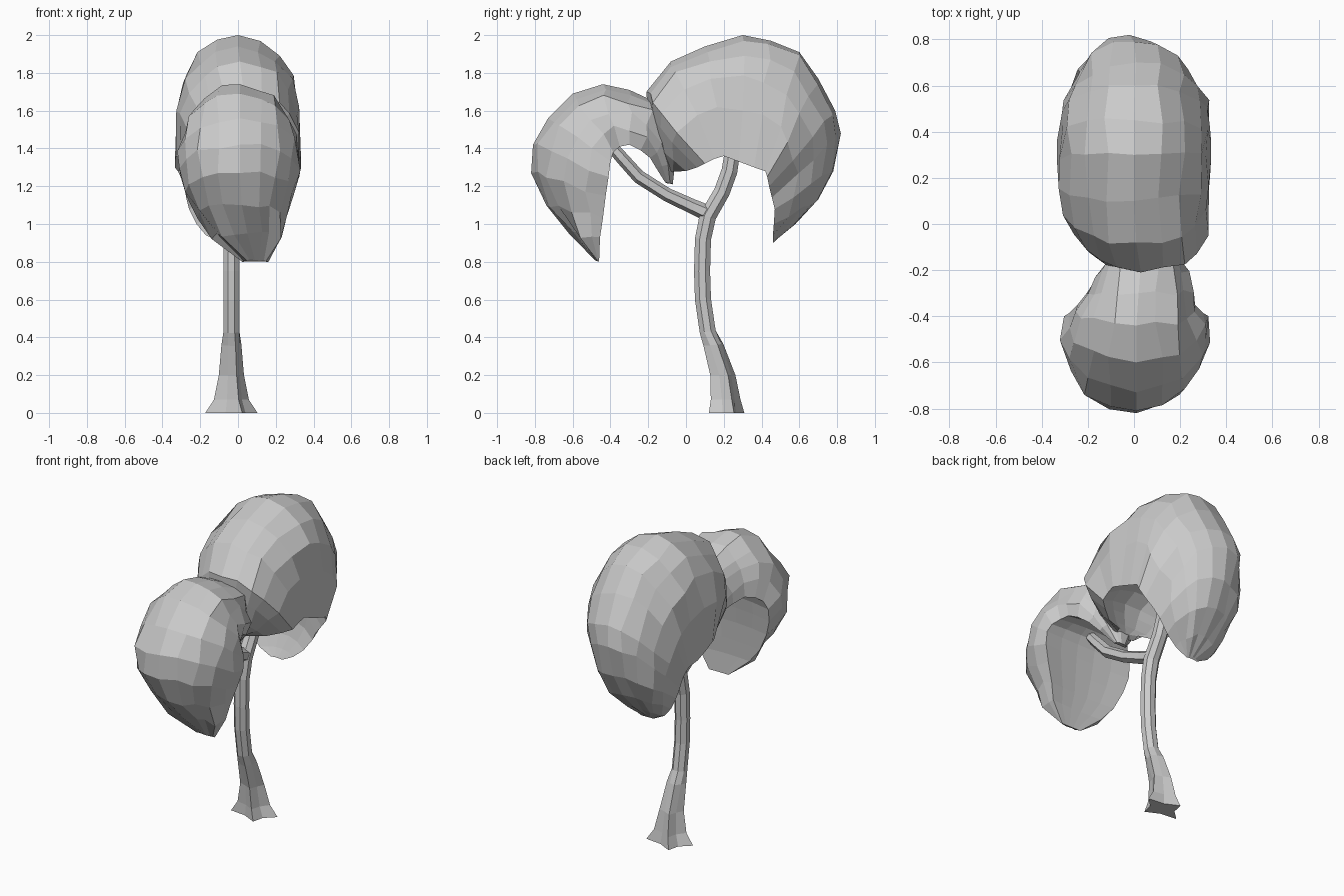
import bpy, math, random
from mathutils import Vector

random.seed(4)


def loft(name, rings):
    """Skin a list of closed rings and cap both ends."""
    n = len(rings[0])
    verts = [p for r in rings for p in r]
    faces = [[k * n + i, k * n + (i + 1) % n, (k + 1) * n + (i + 1) % n, (k + 1) * n + i]
             for k in range(len(rings) - 1) for i in range(n)]
    faces += [list(range(n))[::-1], [len(verts) - n + i for i in range(n)]]
    me = bpy.data.meshes.new(name)
    me.from_pydata(verts, [], faces)
    ob = bpy.data.objects.new(name, me)
    bpy.context.collection.objects.link(ob)
    # consistent outward normals
    bpy.context.view_layer.objects.active = ob
    ob.select_set(True)
    bpy.ops.object.mode_set(mode='EDIT')
    bpy.ops.mesh.select_all(action='SELECT')
    bpy.ops.mesh.normals_make_consistent(inside=False)
    bpy.ops.object.mode_set(mode='OBJECT')
    ob.select_set(False)
    return ob


def canopy(name, stations, curl, square, hollow, jitter):
    """Bent cap: each station is ridge y,z, rim y,z, half width, x centre.
    square gives the section roundness at the first and last station."""
    rings = []
    end = math.radians(curl)
    for k, (ry, rz, ey, ez, w, cx) in enumerate(stations):
        f = k / (len(stations) - 1)
        sq = square[0] * (1 - f) + square[1] * f
        ridge, rim = Vector((cx, ry, rz)), Vector((cx, ey, ez))
        ring = []
        for i in range(11):
            a = -end + 2 * end * i / 10
            t = max(0, (math.cos(a) - math.cos(end)) / (1 - math.cos(end))) ** sq
            p = rim.lerp(ridge, t)
            p.x += w * math.copysign(abs(math.sin(a)) ** 0.95, a)
            if 0 < i < 10 and i != 5:
                p += Vector([random.uniform(-1, 1) * jitter * min(1, w * 5) for _ in range(3)])
            ring.append(p)
        # concave underside
        wr = w * math.sin(end)
        for u in (0.6, 0.2, -0.2, -0.6):
            p = rim.lerp(ridge, hollow * (1 - u * u))
            p.x += wr * u
            ring.append(p)
        rings.append(ring)
    return loft(name, rings)


# Large rear canopy
canopy("rear_canopy", [
    (-.09, 1.26, -.05, 1.29, .07, 0), (-.15, 1.42, 0, 1.28, .19, 0),
    (-.20, 1.58, .06, 1.30, .25, .02), (-.21, 1.70, .10, 1.32, .29, .03),
    (-.08, 1.86, .15, 1.345, .315, .01), (.10, 1.94, .20, 1.36, .33, 0),
    (.30, 2.0, .28, 1.33, .335, 0), (.45, 1.97, .36, 1.30, .335, 0),
    (.60, 1.91, .42, 1.28, .325, .005), (.70, 1.77, .43, 1.25, .315, .01),
    (.79, 1.60, .44, 1.20, .285, 0), (.82, 1.48, .455, 1.14, .255, -.02),
    (.78, 1.28, .47, 1.08, .23, -.03), (.70, 1.13, .465, 1.0, .18, -.04),
    (.58, 1.0, .46, .94, .12, -.05), (.47, .91, .46, .90, .04, -.05)],
    94, (0.55, 1.0), 0.25, 0.014)

# Smaller front canopy
canopy("front_canopy", [
    (-.07, 1.21, -.11, 1.22, .04, .02), (-.06, 1.32, -.16, 1.30, .11, .02),
    (-.09, 1.48, -.19, 1.35, .16, .03), (-.17, 1.65, -.24, 1.39, .20, .03),
    (-.30, 1.71, -.30, 1.42, .23, .02), (-.44, 1.74, -.35, 1.41, .26, .01),
    (-.60, 1.69, -.385, 1.38, .295, .01), (-.73, 1.56, -.40, 1.33, .32, .01),
    (-.81, 1.42, -.41, 1.25, .32, .01), (-.82, 1.27, -.425, 1.15, .29, .01),
    (-.74, 1.10, -.44, 1.03, .24, .02), (-.62, .95, -.455, .93, .185, .05),
    (-.48, .81, -.46, .80, .07, .09)],
    102, (0.95, 1.1), 0.06, 0.016)


def ring_at(x, y, z, r, tilt=0.0, sides=8, lobe=0.0, flat=1.0):
    """Ring tilted about x; lobe pushes alternate corners out, flat narrows y."""
    out = []
    for i in range(sides):
        a = 2 * math.pi * (i + 0.5) / sides
        k = r * (1 + (lobe if i % 2 == 0 else -lobe))
        d = k * math.sin(a) * flat
        out.append(Vector((x + k * math.cos(a), y + d * math.cos(tilt), z + d * math.sin(tilt))))
    return out


# Trunk with lobed root flare
trunk = [(-.035, .215, 0, .115, 0, .3, .68), (-.035, .21, .07, .08, 0, .25, .85),
         (-.035, .195, .20, .06, 0, .2, 1), (-.035, .145, .36, .052, .1, .1, 1),
         (-.035, .115, .43, .046, .15, 0, 1), (-.035, .09, .60, .046, .05, 0, 1),
         (-.035, .085, .75, .046, 0, 0, 1),
         (-.035, .09, .92, .046, -.1, 0, 1), (-.035, .115, 1.04, .048, -.35, 0, 1),
         (-.035, .19, 1.17, .046, -.45, 0, 1), (-.035, .23, 1.28, .046, -.3, 0, 1),
         (-.035, .255, 1.44, .044, 0, 0, 1)]
loft("trunk", [ring_at(x, y, z, r, t, 8, l, f) for x, y, z, r, t, l, f in trunk])

# Side branch rising into the front canopy
branch = [(-.035, .13, 1.05, .045, 1.3), (-.03, .04, 1.09, .04, 1.3),
          (-.02, -.10, 1.155, .036, 1.1), (-.01, -.25, 1.25, .036, .95),
          (0, -.34, 1.35, .034, .75), (0, -.41, 1.43, .03, .7)]
loft("side_branch", [ring_at(x, y, z, r, t, 6) for x, y, z, r, t in branch])
